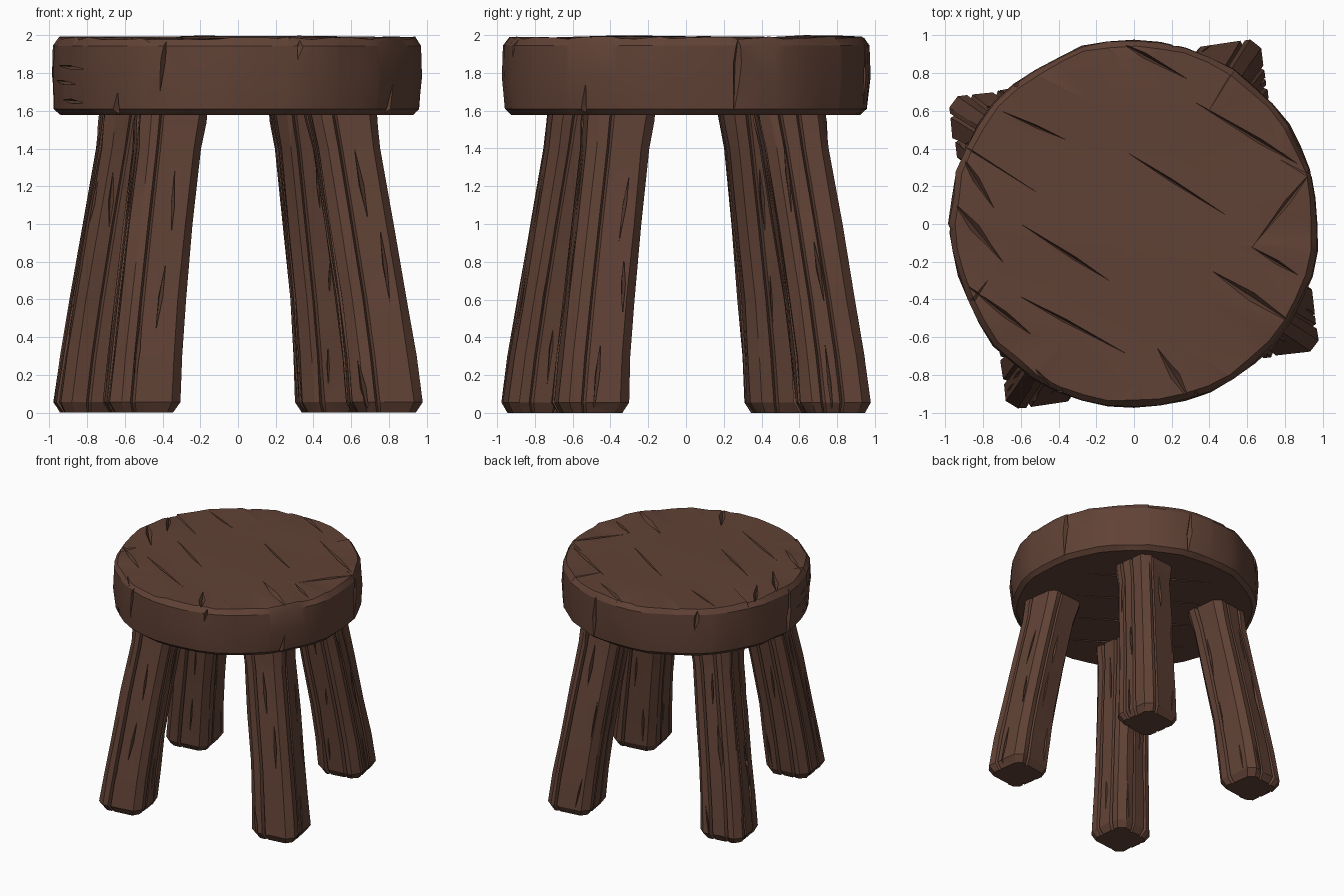
import bpy, bmesh, math, random
from mathutils import Vector, Matrix

random.seed(7)
if "Cube" in bpy.data.objects:
    bpy.data.objects.remove(bpy.data.objects["Cube"], do_unlink=True)

wood = bpy.data.materials.new("dark brown wood")
wood.use_nodes = True
colour = (0.118, 0.054, 0.036, 1)
wood.diffuse_color = colour
wood.node_tree.nodes["Principled BSDF"].inputs["Base Color"].default_value = colour
wood.node_tree.nodes["Principled BSDF"].inputs["Roughness"].default_value = 0.9

UP = Vector((0, 0, 1))


def make_object(name, bm):
    bmesh.ops.recalc_face_normals(bm, faces=bm.faces[:])
    mesh = bpy.data.meshes.new(name)
    bm.to_mesh(mesh)
    bm.free()
    mesh.materials.append(wood)
    obj = bpy.data.objects.new(name, mesh)
    bpy.context.collection.objects.link(obj)
    return obj


def loft(bm, rings):
    """Skin closed rings of points and cap both ends."""
    loops = [[bm.verts.new(p) for p in ring] for ring in rings]
    n = len(loops[0])
    for a, b in zip(loops, loops[1:]):
        for i in range(n):
            j = (i + 1) % n
            bm.faces.new((a[i], a[j], b[j], b[i]))
    bm.faces.new(loops[0][::-1])
    bm.faces.new(loops[-1])


def add_crack(bm, start, end, normal, width, depth):
    """Long tapered spike, used to carve one split in the wood."""
    start, end = Vector(start), Vector(end)
    mid = start.lerp(end, random.uniform(0.4, 0.6))
    side = (end - start).cross(normal).normalized() * width / 2
    ring = [mid + side, mid + normal * depth, mid - side, mid - normal * depth]
    ring = [bm.verts.new(p) for p in ring]
    tips = [bm.verts.new(start), bm.verts.new(end)]
    for i in range(4):
        for tip in tips:
            bm.faces.new((ring[i], ring[(i + 1) % 4], tip))


def carve(obj, cracks):
    """Subtract the cracks, then shade with sharp edges kept."""
    cutter = make_object("crack_cutter", cracks)
    cutter.hide_render = True
    mod = obj.modifiers.new("cracks", "BOOLEAN")
    mod.operation = "DIFFERENCE"
    mod.solver = "EXACT"
    mod.use_self = True
    mod.object = cutter
    bpy.ops.object.select_all(action="DESELECT")
    obj.select_set(True)
    bpy.context.view_layer.objects.active = obj
    bpy.ops.object.modifier_apply(modifier=mod.name)
    bpy.data.objects.remove(cutter, do_unlink=True)
    bpy.ops.object.shade_smooth_by_angle(angle=math.radians(22))


# Seat: a thick, slightly uneven round slab
SEGMENTS = 44
wobble = [random.uniform(-0.012, 0.006) for _ in range(SEGMENTS)]
rings = []
for radius, z in ((0.935, 1.578), (0.972, 1.61), (0.984, 1.78), (0.978, 1.945), (0.95, 1.986)):
    ring = []
    for i in range(SEGMENTS):
        a = math.tau * i / SEGMENTS
        r = radius + wobble[i] + random.uniform(-0.006, 0.004)
        ring.append((r * math.cos(a), r * math.sin(a), z))
    rings.append(ring)
bm = bmesh.new()
loft(bm, rings)

# Split the slab along and across the grain, then make the top uneven
grain = Vector((0.85, -0.53, 0)).normalized()
across = UP.cross(grain)
for normal, offsets in ((across, (-0.66, -0.41, -0.13, 0.17, 0.43, 0.7)), (grain, (-0.5, 0.02, 0.47))):
    for offset in offsets:
        bmesh.ops.bisect_plane(bm, geom=bm.verts[:] + bm.edges[:] + bm.faces[:],
                               plane_co=normal * offset, plane_no=normal)
for v in bm.verts:
    if v.co.z > 1.98:
        v.co.z += random.uniform(-0.01, 0.008)
        if v.co.xy.length < 0.9:
            v.co.z = min(v.co.z + 0.006, 2.0)
bmesh.ops.triangulate(bm, faces=bm.faces[:])
seat = make_object("seat", bm)

cracks = bmesh.new()
# Splits in the top: start x, y, end x, y, width
for x1, y1, x2, y2, w in (
        (-0.96, 0.12, -0.68, -0.22, 0.05), (-0.95, 0.42, -0.74, 0.08, 0.04),
        (0.4, -0.24, 0.86, -0.54, 0.05), (0.95, 0.29, 0.62, -0.13, 0.03),
        (0.1, -0.62, 0.3, -0.94, 0.06), (-0.55, -0.74, -0.36, -0.95, 0.05),
        (-0.92, -0.3, -0.5, -0.62, 0.035), (-0.12, 0.99, 0.3, 0.76, 0.03),
        (0.3, 0.66, 0.95, 0.27, 0.035), (-0.65, -0.36, 0.02, -0.72, 0.025),
        (-0.6, 0.0, -0.1, -0.32, 0.02), (-0.1, 0.42, 0.5, 0.04, 0.02),
        (0.62, -0.12, 0.92, -0.3, 0.03), (-0.75, 0.62, -0.3, 0.42, 0.02)):
    add_crack(cracks, (x1, y1, 1.993), (x2, y2, 1.993), UP, w, 0.04)
# Upright splits around the rim
for degrees, low, high, w in ((16, 1.5, 2.1, 0.05), (77, 1.5, 2.08, 0.05), (181, 1.5, 2.08, 0.06),
                              (246, 1.68, 2.06, 0.03), (228, 1.5, 1.72, 0.07), (290, 1.86, 2.05, 0.04),
                              (326, 1.5, 1.75, 0.05), (130, 1.8, 2.06, 0.05)):
    a = math.radians(degrees)
    out = Vector((math.cos(a), math.sin(a), 0))
    lean = UP.cross(out) * 0.02
    add_crack(cracks, out * 0.98 - lean + UP * low, out * 0.98 + lean + UP * high, out, w, 0.05)
# Level splits on the right of the front rim
for z, first, last in ((1.84, 192, 217), (1.76, 188, 208), (1.66, 195, 213)):
    ends = [Vector((math.cos(math.radians(d)), math.sin(math.radians(d)), 0)) * 0.975 for d in (first, last)]
    out = (ends[0] + ends[1]).normalized()
    add_crack(cracks, ends[0] + UP * z, ends[1] + UP * (z - 0.02), out, 0.025, 0.05)
# Splits underneath, along the grain
for offset in (-0.55, -0.2, 0.15, 0.5):
    mid = across * offset + UP * 1.576
    add_crack(cracks, mid - grain * 0.6, mid + grain * 0.55, UP, 0.03, 0.03)
carve(seat, cracks)

# Legs: squared, splayed posts with chamfered corners and long grooves
FOOT = Vector((0.51, 0.775, 0))
LEVELS = ((0.0, 1.0, 0.155), (0.055, 1.0, 0.188), (0.3, 0.965, 0.181), (0.6, 0.91, 0.173),
          (1.0, 0.828, 0.17), (1.4, 0.742, 0.166), (1.54, 0.712, 0.176), (1.64, 0.69, 0.18))


def leg_section(notches):
    """Unit square section: chamfered corners, one or two notches a side."""
    points = []
    for side, row in enumerate(notches):
        edge = [(1, -0.72)]
        for t in row:
            edge += [(1.01, t - 0.08), (0.86, t), (0.99, t + 0.06)]
        edge.append((1, 0.72))
        turn = Matrix.Rotation(side * math.pi / 2, 3, "Z")
        points += [turn @ Vector((x, y, 0)) for x, y in edge]
    return points


def build_leg(name, quarter):
    turn = Matrix.Rotation(quarter * math.pi / 2, 3, "Z")
    tilt = Matrix.Rotation(math.radians(8), 3, "Z")
    notches = [sorted((random.uniform(-0.5, -0.2), random.uniform(0.15, 0.5)))[:random.choice((1, 2))]
               for _ in range(4)]
    section = leg_section(notches)
    rings = []
    for z, splay, half in LEVELS:
        centre = turn @ (FOOT * splay) + UP * z
        ring = []
        for p in section:
            jitter = 1 + random.uniform(-0.025, 0.025)
            ring.append(centre + tilt @ p * half * jitter)
        rings.append(ring)
    leg_bm = bmesh.new()
    loft(leg_bm, rings)
    bmesh.ops.triangulate(leg_bm, faces=leg_bm.faces[:])
    leg = make_object(name, leg_bm)

    # Splits running up each face
    splits = bmesh.new()
    for side in range(4):
        out = tilt @ Matrix.Rotation(side * math.pi / 2, 3, "Z") @ Vector((1, 0, 0))
        sideways = UP.cross(out)
        for low in (0.04, 0.5, 0.95):
            low += random.uniform(-0.1, 0.12)
            high = low + random.uniform(0.28, 0.5)
            slide = random.uniform(-0.11, 0.11)
            ends = []
            for z, shift in ((low, slide), (high, slide + random.uniform(-0.03, 0.03))):
                centre = turn @ (FOOT * (1.0 - 0.188 * z)) + UP * z
                ends.append(centre + out * (0.187 - 0.014 * z) + sideways * shift)
            add_crack(splits, ends[0], ends[1], out, random.uniform(0.015, 0.035), 0.05)
    carve(leg, splits)


for quarter, name in enumerate(("back_left_leg", "back_right_leg", "front_right_leg", "front_left_leg")):
    build_leg(name, quarter)
